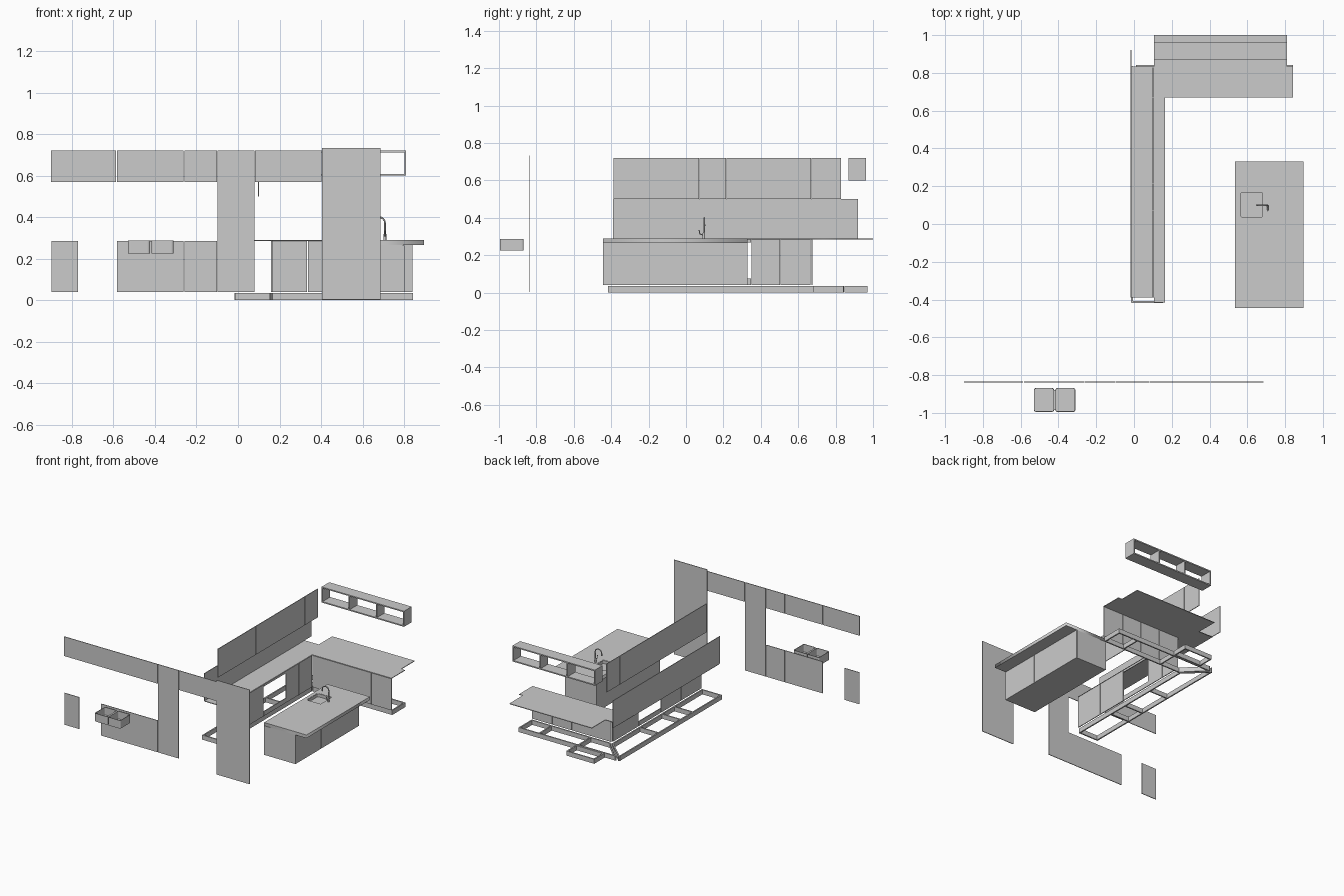
import bpy, bmesh, math
from mathutils import Matrix, Vector

if "Cube" in bpy.data.objects:
    bpy.data.objects.remove(bpy.data.objects["Cube"])


def add_mesh(name, bm):
    me = bpy.data.meshes.new(name)
    bm.to_mesh(me)
    bm.free()
    ob = bpy.data.objects.new(name, me)
    bpy.context.collection.objects.link(ob)
    return ob


def add_box(bm, x0, x1, y0, y1, z0, z1):
    m = Matrix.Translation(((x0 + x1) / 2, (y0 + y1) / 2, (z0 + z1) / 2))
    bmesh.ops.create_cube(bm, size=1, matrix=m @ Matrix.Diagonal((x1 - x0, y1 - y0, z1 - z0, 1)))


def box(name, *dims):
    bm = bmesh.new()
    add_box(bm, *dims)
    return add_mesh(name, bm)


def curve_mesh(name, cu):
    tmp = bpy.data.objects.new(name + "_curve", cu)
    bpy.context.collection.objects.link(tmp)
    dg = bpy.context.evaluated_depsgraph_get()
    me = bpy.data.meshes.new_from_object(tmp.evaluated_get(dg))
    bpy.data.objects.remove(tmp)
    ob = bpy.data.objects.new(name, me)
    bpy.context.collection.objects.link(ob)
    return ob


def slab(name, outlines, z0, z1):
    """Flat slab from closed outlines; inner outlines become holes."""
    cu = bpy.data.curves.new(name, 'CURVE')
    cu.dimensions, cu.fill_mode, cu.extrude = '2D', 'BOTH', (z1 - z0) / 2
    for pts in outlines:
        s = cu.splines.new('POLY')
        s.points.add(len(pts) - 1)
        for p, (x, y) in zip(s.points, pts):
            p.co = (x, y, 0, 1)
        s.use_cyclic_u = True
    ob = curve_mesh(name, cu)
    ob.data.transform(Matrix.Translation((0, 0, (z0 + z1) / 2)))
    return ob


def tube(name, pts, r):
    cu = bpy.data.curves.new(name, 'CURVE')
    cu.dimensions, cu.bevel_depth, cu.bevel_resolution, cu.use_fill_caps = '3D', r, 2, True
    s = cu.splines.new('POLY')
    s.points.add(len(pts) - 1)
    for p, c in zip(s.points, pts):
        p.co = (*c, 1)
    ob = curve_mesh(name, cu)
    for f in ob.data.polygons:
        f.use_smooth = len(f.vertices) == 4


def rounded(x0, x1, y0, y1, r, n=4):
    pts = []
    for k, (cx, cy) in enumerate([(x1 - r, y1 - r), (x0 + r, y1 - r), (x0 + r, y0 + r), (x1 - r, y0 + r)]):
        for i in range(n + 1):
            a = (k + i / n) * math.pi / 2
            pts.append((cx + r * math.cos(a), cy + r * math.sin(a)))
    return pts


def basin(name, x0, x1, y0, y1, z0, z1):
    """Open rounded sink bowl with a thin wall."""
    bm = bmesh.new()
    lo, hi = [[bm.verts.new((x, y, z)) for x, y in rounded(x0, x1, y0, y1, 0.012)] for z in (z0, z1)]
    bm.faces.new(lo[::-1])
    for i in range(len(lo)):
        j = (i + 1) % len(lo)
        bm.faces.new((lo[i], lo[j], hi[j], hi[i]))
    m = add_mesh(name, bm).modifiers.new("wall", 'SOLIDIFY')
    m.thickness = 0.004


def boards(name, lines, t=0.01, h=0.035):
    """Plinth made of upright boards between 2D points."""
    bm = bmesh.new()
    for x0, y0, x1, y1 in lines:
        d = Vector((x1 - x0, y1 - y0))
        m = Matrix.Translation(((x0 + x1) / 2, (y0 + y1) / 2, h / 2)) @ Matrix.Rotation(math.atan2(d.y, d.x), 4, 'Z')
        bmesh.ops.create_cube(bm, size=1, matrix=m @ Matrix.Diagonal((d.length + t * 0.9, t, h, 1)))
    add_mesh(name, bm)


G = 0.0015  # half gap between doors

# Front wall run of doors and tall panels
for i, (x0, x1, z0, z1) in enumerate([
        (-0.90, -0.585, 0.57, 0.72), (-0.585, -0.26, 0.57, 0.72), (-0.26, -0.10, 0.57, 0.72),
        (-0.10, 0.08, 0.04, 0.72), (0.08, 0.403, 0.57, 0.72), (0.403, 0.687, 0.003, 0.732),
        (-0.90, -0.77, 0.04, 0.285), (-0.585, -0.26, 0.04, 0.285), (-0.26, -0.10, 0.04, 0.285)]):
    box(f"wall_door_{i}", x0 + (G if i else 0), x1 - G, -0.838, -0.833, z0, z1)

# Double sink
for i, x in enumerate((-0.53, -0.417)):
    basin(f"double_sink_bowl_{i}", x, x + 0.107, -0.995, -0.868, 0.225, 0.288)
box("double_sink_bridge", -0.427, -0.413, -0.985, -0.878, 0.282, 0.288)

# Island: door row, body, worktop with sink cut-out
box("island_body", 0.535, 0.795, -0.445, 0.33, 0.04, 0.265)
for i, (y0, y1) in enumerate([(-0.445, -0.13), (-0.13, 0.21), (0.21, 0.33)]):
    box(f"island_door_{i}", 0.795, 0.803, y0 + G, y1 - G, 0.04, 0.263)
slab("island_worktop", [[(0.535, -0.445), (0.897, -0.445), (0.897, 0.33), (0.535, 0.33)],
                        rounded(0.562, 0.685, 0.032, 0.17, 0.012)], 0.265, 0.29)
basin("island_sink", 0.562, 0.685, 0.032, 0.17, 0.215, 0.288)

# Tap with arched spout and side lever
arc = [(0.68 + 0.028 * math.cos(a), 0.372 + 0.028 * math.sin(a))
       for a in [math.pi * k / 8 for k in range(9)]]
tube("tap_spout", [(0.708, 0.095, 0.288)] + [(x, 0.098, z) for x, z in arc] + [(0.65, 0.1, 0.355)], 0.004)
tube("tap_base", [(0.708, 0.095, 0.288), (0.708, 0.095, 0.32)], 0.007)
tube("tap_lever", [(0.708, 0.092, 0.308), (0.708, 0.074, 0.314), (0.708, 0.07, 0.335)], 0.003)

# L-shaped thin worktop with window sill extension
slab("corner_worktop", [[(-0.015, -0.39), (0.105, -0.39), (0.105, -0.415), (0.165, -0.415), (0.165, 0.67),
                         (0.843, 0.67), (0.843, 0.835), (0.81, 0.835), (0.81, 1.0), (0.105, 1.0),
                         (0.105, 0.835), (-0.015, 0.835)]], 0.284, 0.289)

# Left run fronts around the oven opening
for i, (y0, y1, z0, z1) in enumerate([
        (-0.415, -0.17, 0.04, 0.284), (-0.17, 0.08, 0.04, 0.284), (0.08, 0.35, 0.04, 0.075),
        (0.08, 0.35, 0.268, 0.284), (0.35, 0.505, 0.04, 0.284), (0.505, 0.668, 0.04, 0.284)]):
    box(f"left_front_{i}", 0.159, 0.165, y0 + G, y1 - G, z0, z1)

# Back run fronts
xs = [0.165, 0.335, 0.505, 0.67, 0.843]
for i, (x0, x1) in enumerate(zip(xs, xs[1:])):
    box(f"back_front_{i}", x0 + G, x1 - G, 0.67, 0.676, 0.04, 0.284)

# Upper doors and splashback on the left wall
ys = [-0.39, 0.07, 0.215, 0.67, 0.83]
for i, (y0, y1) in enumerate(zip(ys, ys[1:])):
    box(f"upper_door_{i}", 0.097, 0.102, y0 + G, y1 - G, 0.5, 0.72)
box("splashback", -0.019, -0.014, -0.39, 0.92, 0.289, 0.5)

# Open wall shelf with three bays
bm = bmesh.new()
for z in (0.6, 0.712):
    add_box(bm, 0.105, 0.81, 0.87, 0.963, z, z + 0.009)
for k in range(4):
    x = 0.105 + k * 0.232
    add_box(bm, x, x + 0.009, 0.87, 0.963, 0.609, 0.712)
add_mesh("wall_shelf", bm)

# Plinth frames under both runs, mitred at the corner
boards("left_plinth", [(-0.01, -0.412, -0.01, 0.83), (0.15, -0.412, 0.15, 0.68), (-0.01, -0.412, 0.15, -0.412),
                       (-0.01, 0.83, 0.15, 0.68)] + [(-0.01, y, 0.15, y) for y in (-0.07, 0.08, 0.35)])
boards("back_plinth", [(0.165, 0.685, 0.837, 0.685), (0.015, 0.837, 0.837, 0.837), (0.015, 0.837, 0.165, 0.685),
                       (0.837, 0.685, 0.837, 0.837)] + [(x, 0.685, x, 0.837) for x in (0.335, 0.67)])
boards("rear_plinth", [(0.11, 0.965, 0.34, 0.965), (0.11, 0.852, 0.34, 0.852),
                       (0.34, 0.852, 0.34, 0.965), (0.11, 0.852, 0.11, 0.965)])
